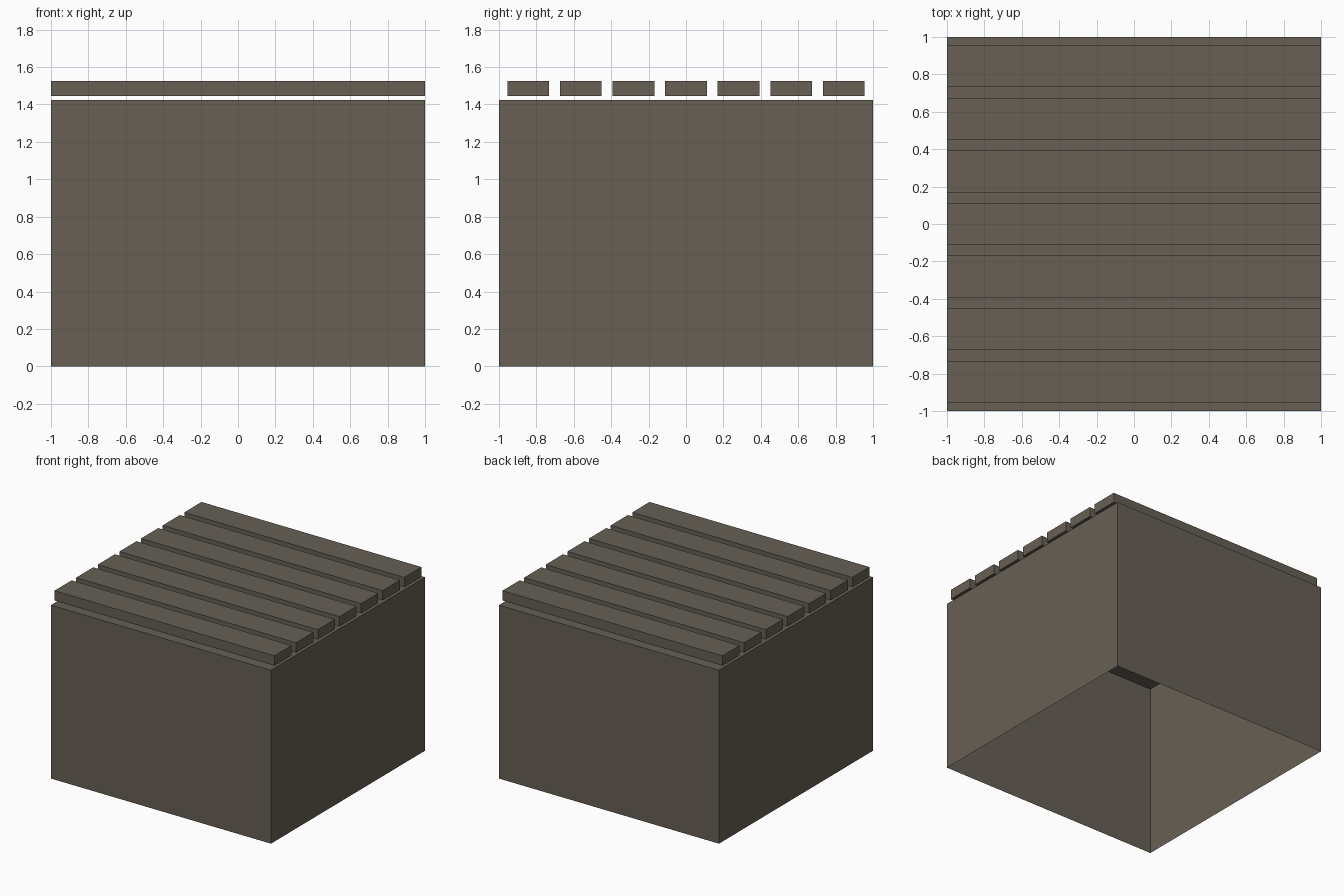
import bpy, bmesh
from mathutils import Matrix

if "Cube" in bpy.data.objects:
    bpy.data.objects.remove(bpy.data.objects["Cube"])

mat = bpy.data.materials.new("weathered_wood")
mat.diffuse_color = (0.135, 0.117, 0.09, 1)
mat.use_nodes = True
mat.node_tree.nodes["Principled BSDF"].inputs["Base Color"].default_value = mat.diffuse_color


def box(name, centre, size, open_bottom=False):
    bm = bmesh.new()
    bmesh.ops.create_cube(bm, size=1, matrix=Matrix.Translation(centre) @ Matrix.Diagonal((*size, 1)))
    bm.normal_update()
    if open_bottom:
        low = [f for f in bm.faces if f.normal.z < -0.5]
        bmesh.ops.delete(bm, geom=low, context='FACES_ONLY')
    mesh = bpy.data.meshes.new(name)
    bm.to_mesh(mesh)
    bm.free()
    mesh.materials.append(mat)
    obj = bpy.data.objects.new(name, mesh)
    bpy.context.collection.objects.link(obj)
    return obj


# Hollow body: thin shell, open underneath
BODY_H = 1.425
box("crate_body", (0, 0, BODY_H / 2), (2, 2, BODY_H), open_bottom=True)

# Seven planks floating just above the lid
PITCH, WIDTH = 0.281, 0.223
for i in range(7):
    box(f"top_plank_{i + 1}", (0, (i - 3) * PITCH, 1.486), (2, WIDTH, 0.08))
